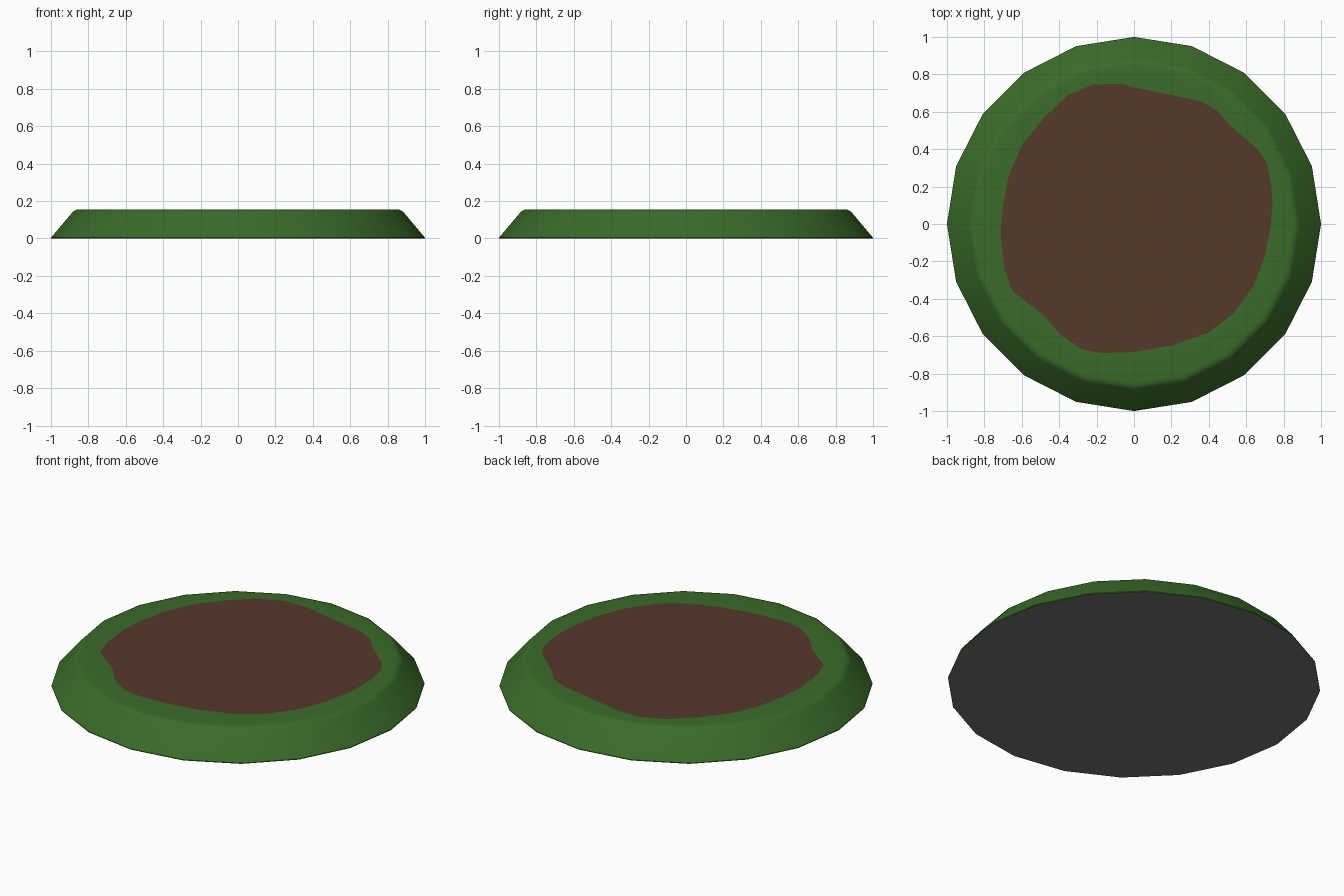
import bpy, bmesh, math

if "Cube" in bpy.data.objects:
    bpy.data.objects.remove(bpy.data.objects["Cube"])

def material(name, rgb):
    m = bpy.data.materials.new(name)
    m.diffuse_color = (*rgb, 1)
    m.use_nodes = True
    m.node_tree.nodes["Principled BSDF"].inputs["Base Color"].default_value = m.diffuse_color
    return m

grass = material("grass green", (0.043, 0.147, 0.022))
soil = material("soil brown", (0.090, 0.040, 0.023))
base = material("base grey", (0.175, 0.170, 0.165))

SIDES = 20
# side profile (radius, height): slope, then rounded shoulder
PROFILE = [(1.0, 0.0), (1.0, 0.004), (0.887, 0.138), (0.876, 0.148),
           (0.862, 0.154), (0.845, 0.156)]
# irregular edge of the bare soil patch
PATCH = [(.74, .1), (.735, .2), (.71, .33), (.66, .40), (.51, .53), (.44, .61),
         (.36, .655), (.2, .69), (0, .73), (-.07, .75), (-.22, .745), (-.35, .69),
         (-.48, .57), (-.6, .42), (-.67, .26), (-.70, .1), (-.715, -.05),
         (-.69, -.25), (-.65, -.36), (-.57, -.42), (-.48, -.49), (-.40, -.585),
         (-.28, -.67), (-.18, -.69), (0, -.685), (.2, -.65), (.4, -.58),
         (.53, -.48), (.64, -.33), (.70, -.17), (.73, -.02)]

bm = bmesh.new()
rings = [[bm.verts.new((r * math.cos(2 * math.pi * i / SIDES),
                        r * math.sin(2 * math.pi * i / SIDES), z))
          for i in range(SIDES)] for r, z in PROFILE]

# underside and sloping sides
bm.faces.new(rings[0][::-1]).material_index = 2
for a, b in zip(rings, rings[1:]):
    for i in range(SIDES):
        j = (i + 1) % SIDES
        bm.faces.new((a[i], a[j], b[j], b[i]))

# soil patch inset in the flat top
top = PROFILE[-1][1]
patch = [bm.verts.new((x, y, top)) for x, y in PATCH]
bm.faces.new(patch).material_index = 1

# grass border between the patch and the shoulder
edges = [e for e in bm.edges if len(e.link_faces) == 1]
new = bmesh.ops.triangle_fill(bm, edges=edges, use_beauty=True, normal=(0, 0, 1))
filled = [f for f in new["geom"] if isinstance(f, bmesh.types.BMFace)]
bm.normal_update()
for f in filled:
    f.material_index = 0
    if f.normal.z < 0:
        f.normal_flip()

mesh = bpy.data.meshes.new("grass_mound")
bm.to_mesh(mesh)
bm.free()
for m in (grass, soil, base):
    mesh.materials.append(m)
mound = bpy.data.objects.new("grass_mound", mesh)
bpy.context.collection.objects.link(mound)
bpy.context.view_layer.objects.active = mound
mound.select_set(True)
bpy.ops.object.shade_smooth_by_angle(angle=math.radians(35))
